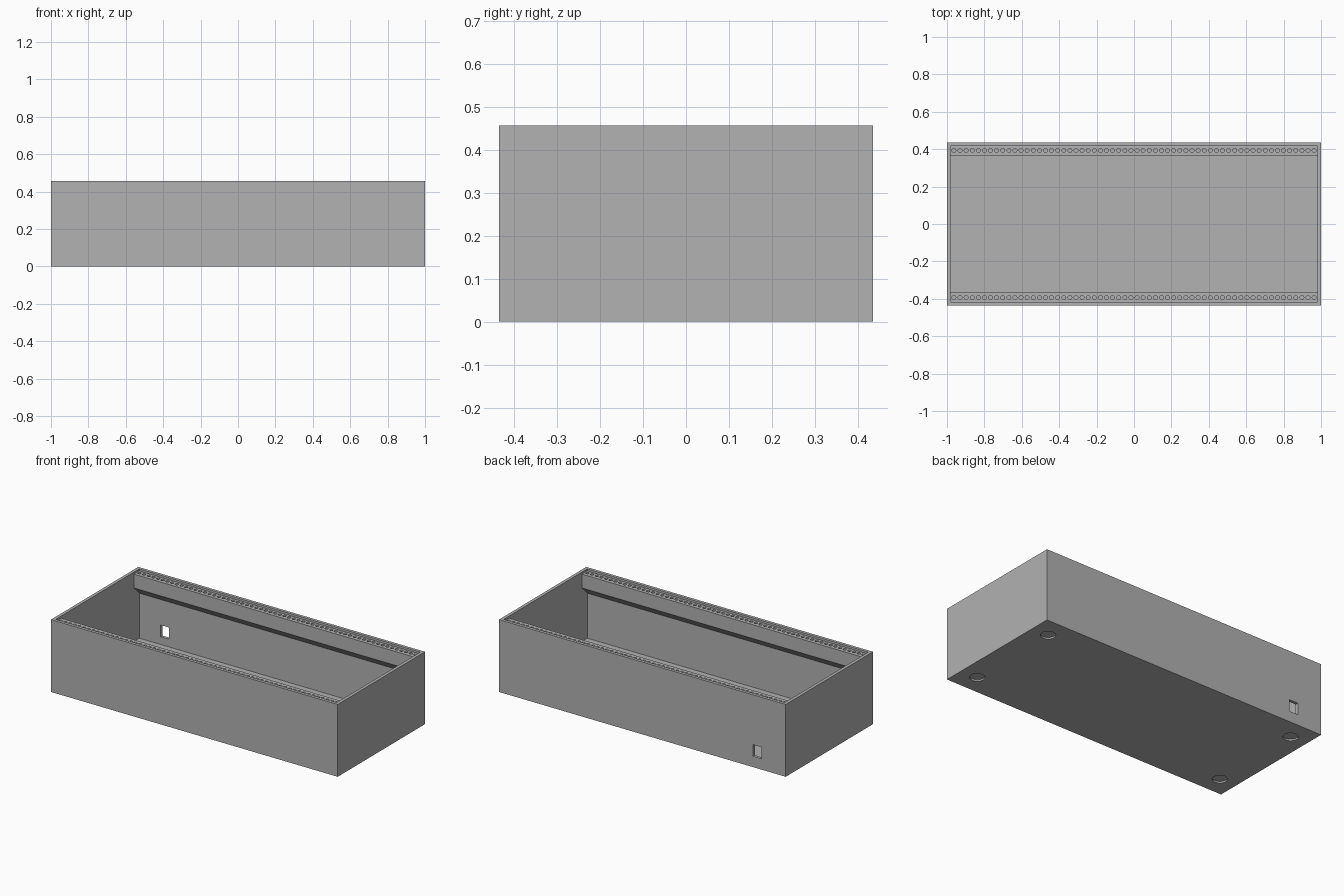
import bpy, bmesh, math
from mathutils import Matrix, Vector

if "Cube" in bpy.data.objects:
    bpy.data.objects.remove(bpy.data.objects["Cube"])

# Overall sizes
W, D, H = 1.0, 0.435, 0.456          # half width, half depth, height
IX, IY = 0.980, 0.416                # inner half width and depth
FLOOR = 0.0193
RAIL_Y, RAIL_TOP = 0.363, H - 0.0128  # rail inner edge, rail top
RAIL_LOW = H - 0.10                  # bottom of the rail's upright face
HOLES, PITCH = 60, 0.03264

grey = bpy.data.materials.new("grey plastic")
grey.diffuse_color = (0.445, 0.445, 0.445, 1)
grey.use_nodes = True
grey.node_tree.nodes["Principled BSDF"].inputs["Base Color"].default_value = grey.diffuse_color


def make_object(name, bm):
    bmesh.ops.recalc_face_normals(bm, faces=bm.faces)
    mesh = bpy.data.meshes.new(name)
    bm.to_mesh(mesh)
    bm.free()
    mesh.materials.append(grey)
    ob = bpy.data.objects.new(name, mesh)
    bpy.context.collection.objects.link(ob)
    return ob


def box(name, lo, hi):
    lo, hi = Vector(lo), Vector(hi)
    bm = bmesh.new()
    bmesh.ops.create_cube(bm, size=1, matrix=Matrix.Translation((lo + hi) / 2)
                          @ Matrix.Diagonal((*(hi - lo), 1)))
    return make_object(name, bm)


def extrude_along_x(name, profile, half):
    bm = bmesh.new()
    face = bm.faces.new([bm.verts.new((-half, y, z)) for y, z in profile])
    new = bmesh.ops.extrude_face_region(bm, geom=[face])["geom"]
    bmesh.ops.translate(bm, vec=(2 * half, 0, 0),
                        verts=[v for v in new if isinstance(v, bmesh.types.BMVert)])
    return make_object(name, bm)


def cylinders(name, places, radius, z0, z1, sides):
    bm = bmesh.new()
    for x, y in places:
        bmesh.ops.create_cone(bm, cap_ends=True, segments=sides, radius1=radius,
                              radius2=radius, depth=z1 - z0,
                              matrix=Matrix.Translation((x, y, (z0 + z1) / 2)))
    return make_object(name, bm)


def cut(target, cutter):
    cutter.hide_render = True
    mod = target.modifiers.new("cut", "BOOLEAN")
    mod.operation, mod.solver, mod.object = "DIFFERENCE", "EXACT", cutter
    bpy.context.view_layer.objects.active = target
    bpy.ops.object.modifier_apply(modifier=mod.name)
    bpy.data.objects.remove(cutter)


# Case: solid block hollowed by a section that leaves a chamfered rail on each long wall
case = box("case", (-W, -D, 0), (W, D, H))
half = [(IY, FLOOR), (IY, RAIL_LOW - (IY - RAIL_Y)), (RAIL_Y, RAIL_LOW),
        (RAIL_Y, RAIL_TOP), (IY, RAIL_TOP), (IY, H + 0.1)]
cut(case, extrude_along_x("cavity", half + [(-y, z) for y, z in reversed(half)], IX))

# Mounting holes along both rails
xs = [(i - (HOLES - 1) / 2) * PITCH for i in range(HOLES)]
cut(case, cylinders("rail_holes", [(x, s * 0.3934) for x in xs for s in (-1, 1)],
                    0.0105, RAIL_TOP - 0.06, H + 0.05, 16))

# Socket opening through the back wall
cut(case, box("socket", (-0.831, IY - 0.02, 0.068), (-0.771, D + 0.05, 0.142)))

# Shallow round recesses for feet
cut(case, cylinders("foot_recesses", [(sx * 0.885, sy * 0.308) for sx in (-1, 1)
                                      for sy in (-1, 1)], 0.043, -0.05, 0.01, 32))

# Smooth round walls, keep hard edges
bpy.ops.object.select_all(action="DESELECT")
case.select_set(True)
bpy.context.view_layer.objects.active = case
bpy.ops.object.shade_smooth_by_angle(angle=math.radians(30))
